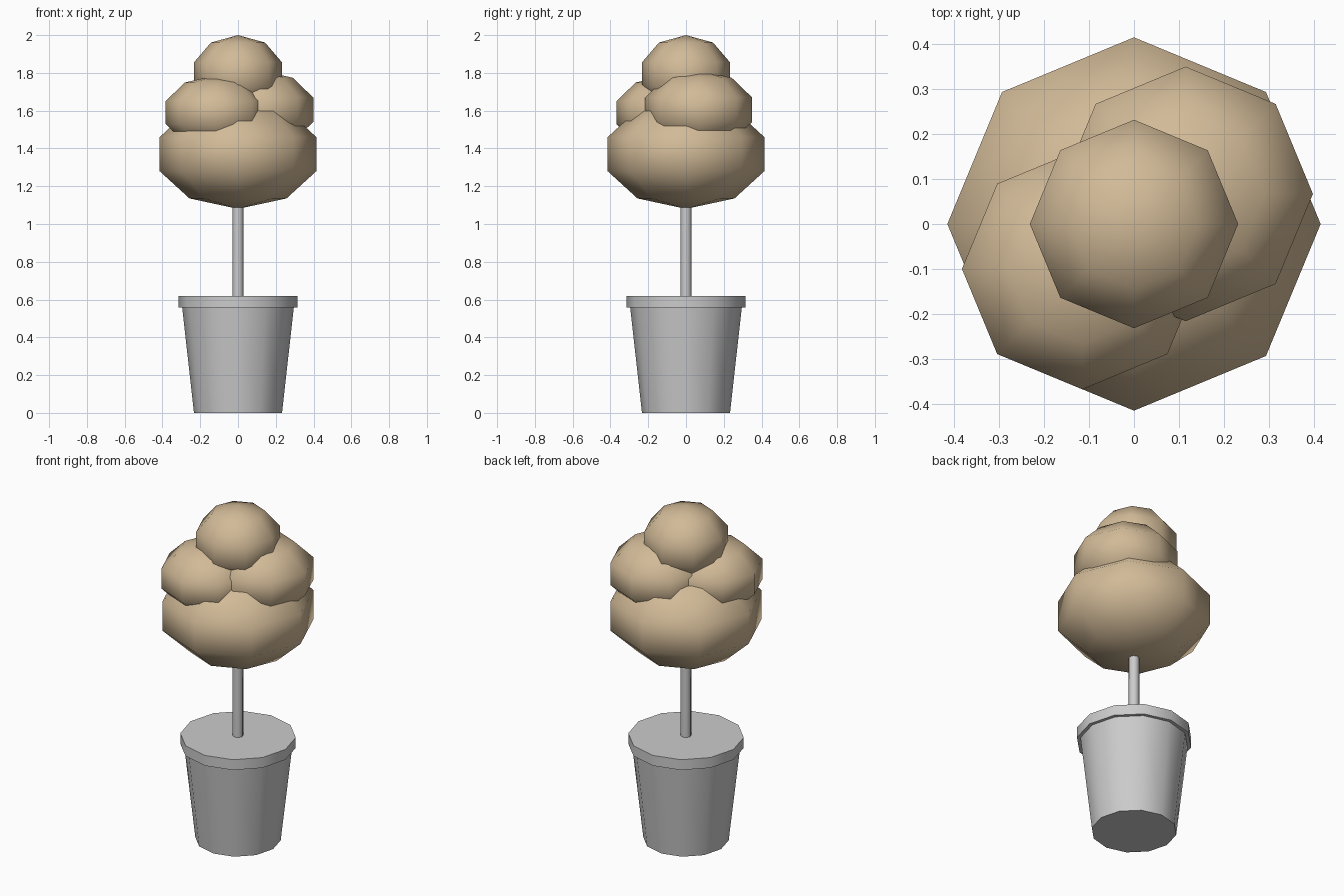
import bpy, math

if "Cube" in bpy.data.objects:
    bpy.data.objects.remove(bpy.data.objects["Cube"])

leaf = bpy.data.materials.new("foliage_tan")
leaf.diffuse_color = (0.64, 0.49, 0.31, 1)
leaf.use_nodes = True
leaf.node_tree.nodes["Principled BSDF"].inputs["Base Color"].default_value = leaf.diffuse_color


def cone(name, sides, r_bottom, r_top, z0, z1):
    bpy.ops.mesh.primitive_cone_add(vertices=sides, radius1=r_bottom, radius2=r_top,
                                    depth=z1 - z0, location=(0, 0, (z0 + z1) / 2))
    ob = bpy.context.object
    ob.name = name
    bpy.ops.object.shade_smooth_by_angle(angle=math.radians(50))
    return ob


def leaf_ball(name, centre, radius, height):
    bpy.ops.mesh.primitive_uv_sphere_add(segments=8, ring_count=5, radius=1, location=centre)
    ob = bpy.context.object
    ob.name = name
    ob.scale = (radius, radius, height)
    bpy.ops.object.transform_apply(location=False, rotation=False, scale=True)
    bpy.ops.object.shade_smooth()
    ob.data.materials.append(leaf)
    return ob


# Tapered pot, overhanging rim and trunk
cone("pot", 12, 0.233, 0.298, 0.0, 0.58)
cone("pot_rim", 12, 0.315, 0.315, 0.558, 0.62)
cone("trunk", 8, 0.029, 0.029, 0.6, 1.25)

# Clustered foliage balls, squashed vertically
leaf_ball("foliage_base", (0, 0, 1.37), 0.437, 0.29)
leaf_ball("foliage_left", (-0.115, -0.10, 1.59), 0.282, 0.197)
leaf_ball("foliage_right", (0.115, 0.067, 1.605), 0.298, 0.209)
leaf_ball("foliage_top", (0, 0, 1.793), 0.244, 0.207)
